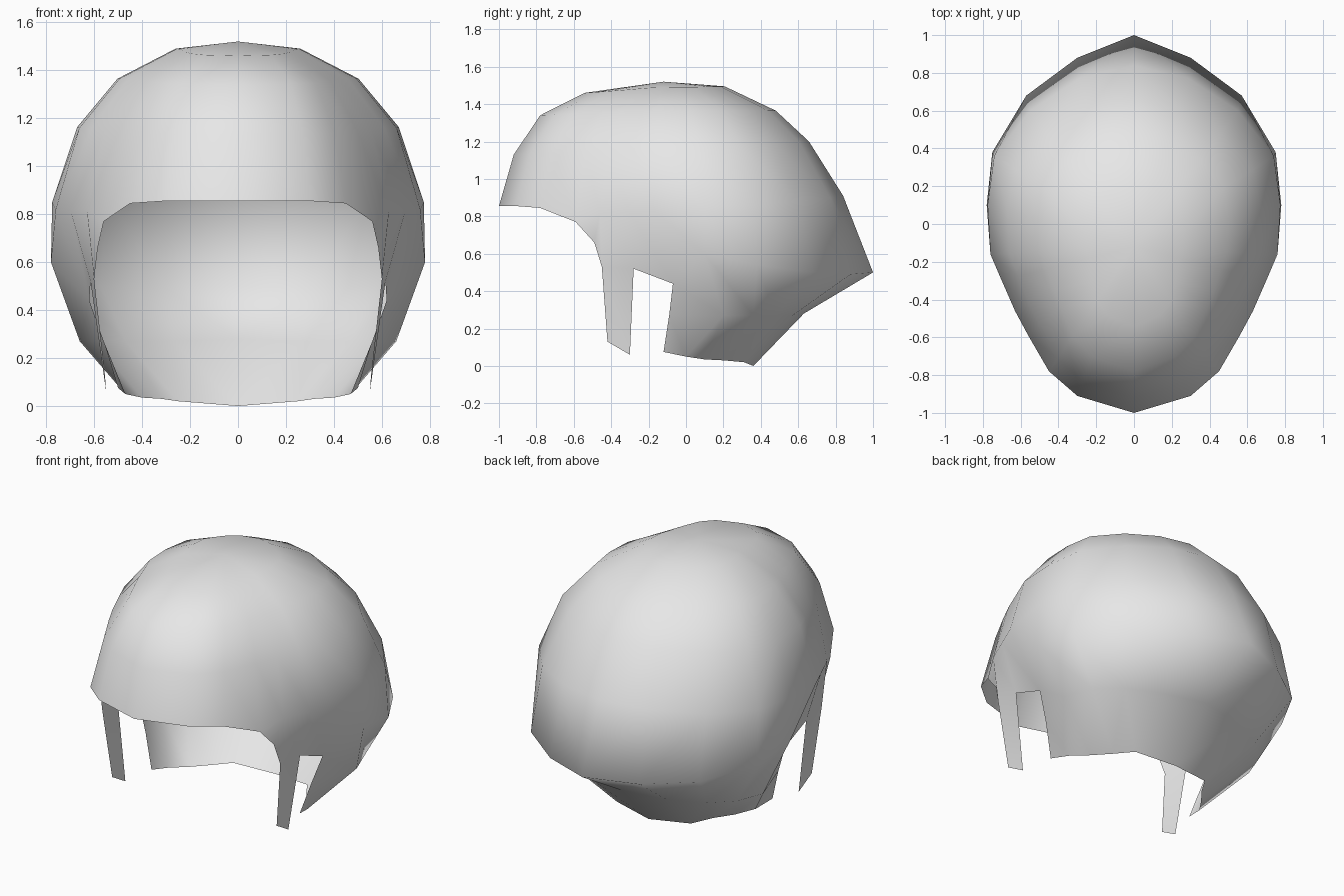
import bpy, bmesh
from mathutils import Vector

if "Cube" in bpy.data.objects:
    bpy.data.objects.remove(bpy.data.objects["Cube"])

# Half outlines, running from the front centre round to the back centre
brow = [(0, -1, .855), (.3, -.91, .855), (.45, -.78, .845), (.56, -.59, .77),
        (.63, -.46, .82), (.70, -.30, .82), (.76, -.16, .82), (.775, .10, .85),
        (.74, .36, .86), (.55, .60, .88), (.29, .77, .90), (0, .84, .91)]
# Starts at column 3: temple, sideburn top, notch, then the flared back ridge
ridge = [(.585, -.49, .66), (.60, -.45, .53), (.615, -.28, .52), (.62, -.07, .44),
         (.78, .10, .60), (.75, .38, .54), (.57, .68, .50), (.30, .88, .49), (0, 1, .50)]
# Start at column 6: tucked nape and its lower hem
nape = [(.56, -.09, .27), (.66, .20, .27), (.60, .36, .27), (.47, .48, .27),
        (.27, .57, .27), (0, .63, .28)]
hem = [(.50, -.12, .075), (.47, 0, .05), (.40, .10, .035), (.32, .20, .03),
       (.25, .31, .02), (0, .36, 0)]
sideburn_tip = [(.555, -.42, .13), (.55, -.30, .06)]

crown = Vector((0, -.12, 1.52))
# Dome rings: scale of the brow outline and height at front, side, back
dome = [((.91, .87, .81), (1.13, 1.16, 1.20)),
        ((.75, .65, .625), (1.34, 1.365, 1.365)),
        ((.48, .335, .34), (1.46, 1.49, 1.495))]

bm = bmesh.new()


def row(points, start=0):
    return {start + i: bm.verts.new(p) for i, p in enumerate(points)}


def bridge(upper, lower):
    """Fill quads wherever both rows have neighbouring columns."""
    for c in sorted(lower):
        if c + 1 in lower and c in upper and c + 1 in upper:
            bm.faces.new((upper[c], lower[c], lower[c + 1], upper[c + 1]))


def blend(values, d):
    front, side, back = values
    return side + ((front if d.y < 0 else back) - side) * d.y ** 2


# Dome
brow_row = row(brow)
last = brow_row
for scales, heights in dome:
    points = []
    for x, y, z in brow:
        out = Vector((x, y - crown.y, 0))
        d = out.normalized()
        p = out * blend(scales, d)
        points.append((p.x, p.y + crown.y, blend(heights, d)))
    ring = row(points)
    bridge(ring, last)
    last = ring
top = bm.verts.new(crown)
for c in range(len(brow) - 1):
    bm.faces.new((last[c], last[c + 1], top))

# Sides, sideburn and nape
ridge_row = row(ridge, 3)
nape_row = row(nape, 6)
bridge(brow_row, ridge_row)
bridge(ridge_row, row(sideburn_tip, 4))
bridge(ridge_row, nape_row)
bridge(nape_row, row(hem, 6))
# Close the temple where the hem steps off the brow line
bmesh.ops.recalc_face_normals(bm, faces=bm.faces)
top.normal_update()
if top.normal.z < 0:
    bmesh.ops.reverse_faces(bm, faces=bm.faces)
for f in bm.faces:
    f.smooth = True

mesh = bpy.data.meshes.new("hair_cap")
bm.to_mesh(mesh)
bm.free()
grey = bpy.data.materials.new("light_grey")
grey.diffuse_color = (.8, .8, .8, 1)
grey.use_nodes = True
grey.node_tree.nodes["Principled BSDF"].inputs["Base Color"].default_value = grey.diffuse_color
mesh.materials.append(grey)
cap = bpy.data.objects.new("hair_cap", mesh)
bpy.context.collection.objects.link(cap)

# Other half
mirror = cap.modifiers.new("mirror", "MIRROR")
mirror.use_clip = True
mirror.merge_threshold = .001
